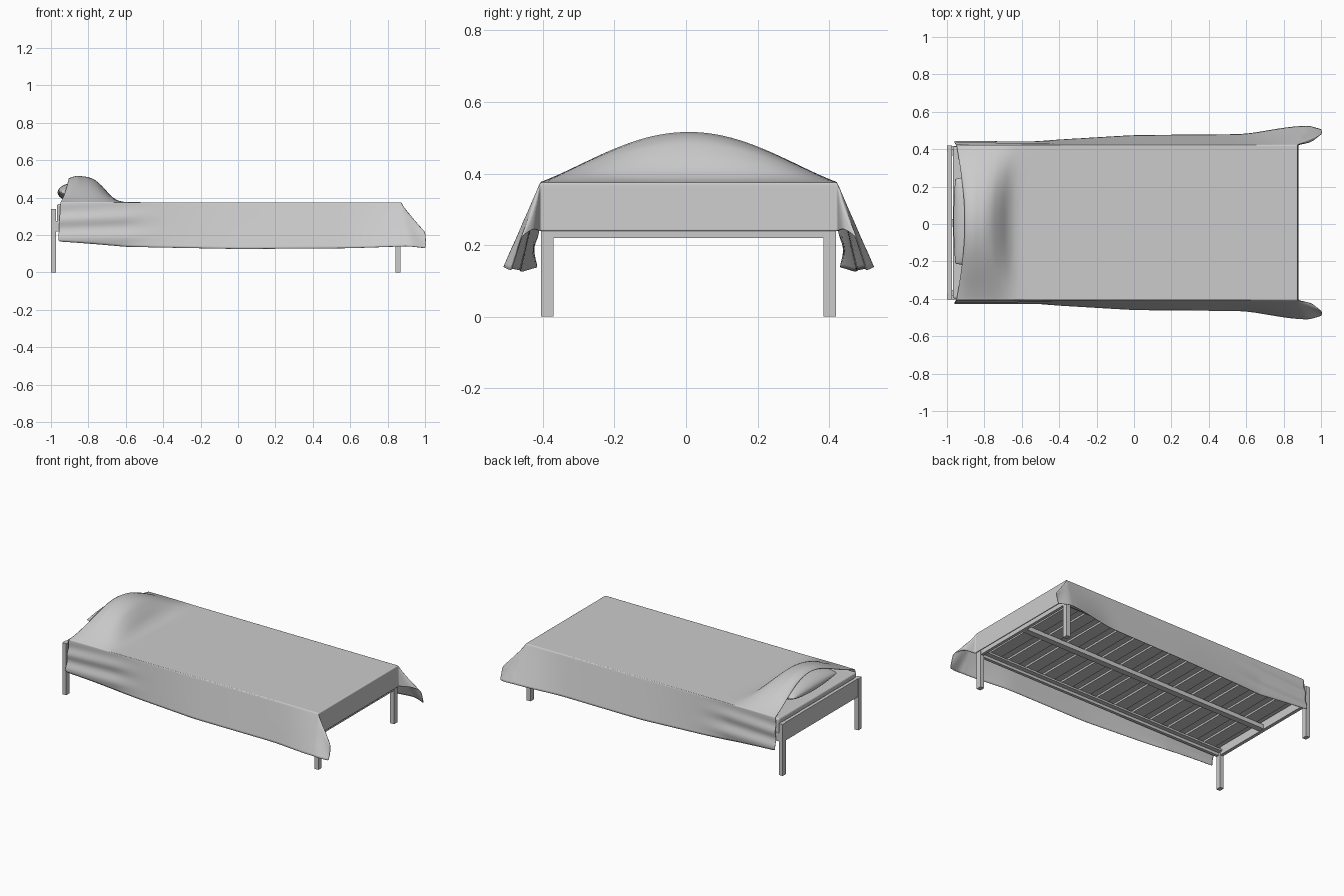
import bpy, math
from mathutils import Vector

if "Cube" in bpy.data.objects:
    bpy.data.objects.remove(bpy.data.objects["Cube"])

YC = 0.0075          # the bed sits very slightly off centre in y
TOP, EDGE, FOOT = 0.375, 0.415, 0.875


def interp(table, v):
    """Piecewise linear lookup; values may be numbers or Vectors."""
    if v <= table[0][0]:
        return table[0][1]
    for (a, p), (b, q) in zip(table, table[1:]):
        if v <= b:
            return p + (q - p) * ((v - a) / (b - a))
    return table[-1][1]


def make(name, verts, faces, smooth=None):
    me = bpy.data.meshes.new(name)
    me.from_pydata(verts, [], faces)
    me.update()
    ob = bpy.data.objects.new(name, me)
    bpy.context.collection.objects.link(ob)
    if smooth:
        for p in me.polygons:
            p.use_smooth = True
    return ob


def box(name, x0, x1, y0, y1, z0, z1, bevel=0):
    v = [(x, y + YC, z) for x in (x0, x1) for y in (y0, y1) for z in (z0, z1)]
    f = [(0, 1, 3, 2), (4, 6, 7, 5), (0, 4, 5, 1), (2, 3, 7, 6), (0, 2, 6, 4), (1, 5, 7, 3)]
    ob = make(name, v, f)
    if bevel:
        m = ob.modifiers.new("soft_edges", 'BEVEL')
        m.width, m.segments = bevel, 4
    return ob


def grid_faces(nx, ny):
    return [(i * ny + j, (i + 1) * ny + j, (i + 1) * ny + j + 1, i * ny + j + 1)
            for i in range(nx - 1) for j in range(ny - 1)]


# Legs and side rails
for s, side in ((-1, "front"), (1, "back")):
    ya, yb = sorted((s * 0.377, s * 0.412))
    box(side + "_head_leg", -1.0, -0.972, ya, yb, 0, 0.34)
    box(side + "_foot_leg", 0.842, 0.87, ya, yb, 0, 0.26)
    ya, yb = sorted((s * 0.39, s * 0.41))
    box(side + "_side_rail", -0.975, 0.865, ya, yb, 0.22, 0.275)
    ya, yb = sorted((s * 0.36, s * 0.39))
    box(side + "_slat_ledge", -0.972, 0.85, ya, yb, 0.238, 0.25)

# Headboard, foot rail and centre beam
box("headboard", -0.996, -0.974, -0.38, 0.38, 0.22, 0.34)
box("foot_rail", 0.848, 0.868, -0.38, 0.38, 0.22, 0.275)
box("centre_beam", -0.975, 0.85, -0.02, 0.02, 0.222, 0.25)

# Slats
for i in range(13):
    x = -0.88 + i * 0.137
    box("slat_%02d" % (i + 1), x - 0.042, x + 0.042, -0.385, 0.385, 0.25, 0.262)

# Mattress
box("mattress", -0.968, 0.868, -0.407, 0.407, 0.262, 0.367, 0.012)

# Pillow: two puffed sheets meeting at a seam
N, M = 17, 25
pv, pf = [], []
for sgn in (1, -1):
    base = len(pv)
    for i in range(N):
        for j in range(M):
            u = -math.cos(math.pi * i / (N - 1))
            v = -math.cos(math.pi * j / (M - 1))
            puff = math.sqrt(max(0, (1 - u * u) * (1 - v * v)))
            px = -0.845 + 0.12 * u * (1 - 0.08 * v * v)
            pv.append((px, 0.015 + 0.24 * v * (1 - 0.06 * u * u), 0.428 + sgn * 0.056 * puff))
    for f in grid_faces(N, M):
        f = [base + k for k in f]
        pf.append(f if sgn > 0 else f[::-1])
pillow = make("pillow", pv, pf, True)
w = pillow.modifiers.new("seam", 'WELD')
w.merge_threshold = 0.0002

# Blanket: bump over the pillow, side and foot drape, flared corner tails
BUMP = [(-0.96, 0.5), (-0.94, 0.65), (-0.9, 0.95), (-0.86, 1.02), (-0.8, 0.97), (-0.76, 0.85),
        (-0.72, 0.58), (-0.68, 0.24), (-0.65, 0.08), (-0.61, 0.0)]
FLARE = [(-0.95, 0.018), (-0.6, 0.018), (-0.3, 0.035), (0, 0.053), (0.6, 0.058), (0.78, 0.09), (0.87, 0.1)]
HEM = [(-0.95, 0.165), (-0.6, 0.137), (0, 0.126), (0.6, 0.13), (0.87, 0.14)]
CORNER = [(0, Vector((0.04, 0, -1))), (25, Vector((0.5, 0.1, -0.86))),
          (50, Vector((0.62, 0.28, -0.76))), (61, Vector((0.47, 0.28, -0.85))),
          (75, Vector((0.22, 0.4, -0.9))), (90, Vector((0, 0.39, -0.92)))]


def cloth(X, Y):
    """Map a flat cloth coordinate to its draped position (Y drape part is 0..1)."""
    s = 1 if Y > 0 else -1
    t = max(0, abs(Y) - EDGE)           # fraction of the side drape
    y = min(abs(Y), EDGE)
    dx, dy = max(0, X - FOOT), t * 0.255
    x = min(X, FOOT)
    if dx > 0:
        d = interp(CORNER, math.degrees(math.atan2(dy, dx))).normalized()
        p = Vector((FOOT, y, TOP)) + d * math.hypot(dx, dy)
        return (p.x, s * p.y + YC, p.z)
    near = max(0, min(1, (-0.8 - x) / 0.15))
    c = math.cos(math.pi * y / 0.84)
    bump = interp(BUMP, x + near * 0.045 * c - 0.05 * (y / EDGE) ** 2 * (1 - near)) * 0.14 * max(0, c) ** 1.2
    hx = x + near * 0.045 * c - near * 0.012 * t
    fold = max(0, min(1, (-0.45 - x) / 0.15)) * 0.007 * math.sin(t * 14 + x * 5) * min(1, t * 3)
    oy = y + interp(FLARE, x) * t + fold
    z = TOP + bump - (TOP - interp(HEM, x)) * t
    return (hx, s * oy + YC, z)


xs = [-0.95 + 0.018 * i for i in range(21)] + [-0.5 + 0.1 * i for i in range(14)] + [0.84, 0.868, FOOT]
xs += [FOOT + 0.135 * k for k in (0.06, 0.2, 0.4, 0.6, 0.8, 0.95, 1)]
half = [0.04 * i for i in range(1, 11)] + [0.409, EDGE]
half += [EDGE + k for k in (0.03, 0.1, 0.2, 0.3, 0.4, 0.5, 0.6, 0.7, 0.8, 0.9, 1)]
ys = [-h for h in reversed(half)] + [0] + half
blanket = make("blanket", [cloth(x, y) for x in xs for y in ys], grid_faces(len(xs), len(ys)), True)
m = blanket.modifiers.new("smooth", 'SUBSURF')
m.levels = m.render_levels = 1
m = blanket.modifiers.new("thickness", 'SOLIDIFY')
m.thickness, m.offset = 0.003, -1
